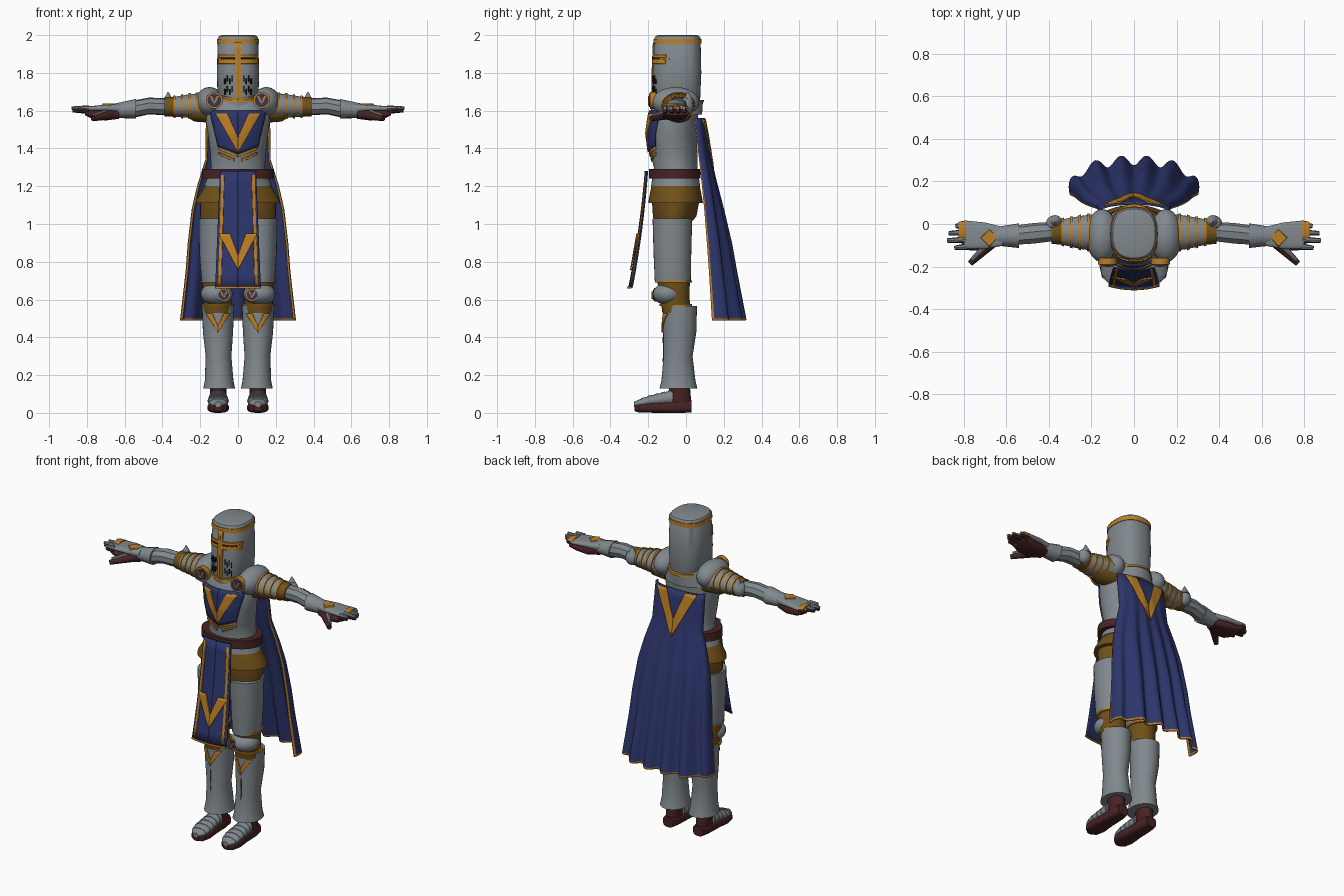
import bpy, bmesh, math
from mathutils import Vector, Matrix

if "Cube" in bpy.data.objects:
    bpy.data.objects.remove(bpy.data.objects["Cube"])


def material(name, *rgb):
    m = bpy.data.materials.new(name)
    m.use_nodes = True
    m.diffuse_color = (*rgb, 1)
    m.node_tree.nodes["Principled BSDF"].inputs["Base Color"].default_value = (*rgb, 1)
    return m


STEEL = material("steel", .22, .25, .27)
BLUE = material("blue cloth", .026, .036, .15)
GOLD = material("gold trim", .5, .21, .018)
BROWN = material("tan leather", .16, .08, .01)
RED = material("dark red leather", .065, .016, .017)
BLACK = material("dark slit", .012, .012, .014)


def finish(name, bm, mats, mirror=False, thick=0, angle=35):
    bmesh.ops.recalc_face_normals(bm, faces=bm.faces)
    mesh = bpy.data.meshes.new(name)
    bm.to_mesh(mesh)
    bm.free()
    for m in mats:
        mesh.materials.append(m)
    mesh.shade_smooth()
    mesh.set_sharp_from_angle(angle=math.radians(angle))
    ob = bpy.data.objects.new(name, mesh)
    bpy.context.scene.collection.objects.link(ob)
    if thick:
        mod = ob.modifiers.new("thickness", 'SOLIDIFY')
        mod.thickness, mod.offset = thick, 0
    if mirror:
        mod = ob.modifiers.new("mirror", 'MIRROR')
        mod.use_mirror_merge = False
    return ob


def loft(name, mat, axis, rows, e=2, n=32, mirror=False):
    """Rows are (position, centre a, centre b, radius a, radius b) along an axis."""
    bm = bmesh.new()
    rings = []
    for t, a, b, ra, rb in rows:
        ring = []
        for i in range(n):
            c, s = math.cos(math.tau * i / n), math.sin(math.tau * i / n)
            u = a + ra * math.copysign(abs(c) ** (2 / e), c)
            v = b + rb * math.copysign(abs(s) ** (2 / e), s)
            ring.append(bm.verts.new({'x': (t, u, v), 'y': (u, t, v), 'z': (u, v, t)}[axis]))
        rings.append(ring)
    for p, q in zip(rings, rings[1:]):
        for i in range(n):
            j = (i + 1) % n
            bm.faces.new((p[i], p[j], q[j], q[i]))
    bm.faces.new(rings[0])
    bm.faces.new(rings[-1])
    return finish(name, bm, [mat], mirror)


def at(rows, t):
    """Interpolate loft rows at position t."""
    rows = sorted(rows)
    for p, q in zip(rows, rows[1:]):
        if t <= q[0]:
            k = max(0, (t - p[0]) / (q[0] - p[0]))
            return [x + (y - x) * k for x, y in zip(p[1:], q[1:])]
    return rows[-1][1:]


def band(name, mat, axis, host, lo, hi, grow=.006, **kw):
    rows = []
    for t in (lo, hi):
        a, b, ra, rb = at(host, t)
        rows.append((t, a, b, ra + grow, rb + grow))
    loft(name, mat, axis, rows, **kw)


def front(rows, e=2, off=.004):
    """Function giving the front y of an upright loft."""
    def surf(x, z):
        a, b, ra, rb = at(rows, z)
        return b - rb * (1 - min(.98, abs((x - a) / ra)) ** e) ** (1 / e) - off
    return surf


def sheet(name, mat, quads, surf, mirror=True, thick=.007, n=10):
    """Thin plates from (x, z) quads laid on a surface."""
    bm = bmesh.new()
    for quad in quads:
        a, b, c, d = map(Vector, quad)
        grid = []
        for i in range(n + 1):
            p, q = a.lerp(d, i / n), b.lerp(c, i / n)
            pts = [p.lerp(q, j / n) for j in range(n + 1)]
            grid.append([bm.verts.new((v.x, surf(v.x, v.y), v.y)) for v in pts])
        for i in range(n):
            for j in range(n):
                bm.faces.new((grid[i][j], grid[i][j + 1], grid[i + 1][j + 1], grid[i + 1][j]))
    return finish(name, bm, [mat], mirror, thick)


def chevron(name, cx, half, top, bottom, stroke, surf):
    notch = bottom + .7 * (top - bottom) * stroke / half
    quads = [[(cx + s * half, top), (cx + s * (half - stroke), top), (cx, notch), (cx, bottom)]
             for s in (-1, 1)]
    sheet(name, GOLD, quads, surf, mirror=cx != 0)


def ellipsoid(name, mat, centre, radii):
    bm = bmesh.new()
    bmesh.ops.create_uvsphere(bm, u_segments=28, v_segments=16, radius=1,
                              matrix=Matrix.Translation(centre) @ Matrix.Diagonal((*radii, 1)))
    finish(name, bm, [mat], True)


def rod(name, mat, start, end, r1, r2, n=12):
    start, end = Vector(start), Vector(end)
    d = end - start
    bm = bmesh.new()
    bmesh.ops.create_cone(bm, cap_ends=True, segments=n, radius1=r1, radius2=r2, depth=d.length,
                          matrix=Matrix.Translation((start + end) / 2)
                          @ d.to_track_quat('Z', 'Y').to_matrix().to_4x4())
    finish(name, bm, [mat], True)


def badge(name, x, y, z, r):
    """Round blue boss with a gold rim and chevron."""
    rod(name + "_rim", GOLD, (x, y + .03, z), (x, y, z), r, r, 24)
    rod(name + "_face", BLUE, (x, y, z), (x, y - .005, z), r * .8, r * .8, 24)
    chevron(name + "_chevron", x, r * .6, z + r * .5, z - r * .6, r * .35, lambda u, v: y - .008)


# Torso and belt
torso = [(1.2, 0, -.055, .18, .13), (1.3, 0, -.055, .142, .115), (1.38, 0, -.065, .148, .125),
         (1.48, 0, -.073, .16, .13), (1.58, 0, -.065, .175, .13), (1.65, 0, -.05, .15, .12),
         (1.7, 0, -.04, .1, .1)]
loft("breastplate", STEEL, 'z', torso, n=48)
loft("belt", RED, 'z', [(1.24, 0, -.06, .193, .137), (1.29, 0, -.06, .19, .135)], n=48)
loft("hip_skirt", BROWN, 'z', [(1.11, 0, -.055, .225, .145), (1.13, 0, -.055, .22, .142),
                               (1.2, 0, -.055, .175, .128)], n=48)
loft("hip_leather", BROWN, 'z', [(1, 0, -.07, .19, .09), (1.04, 0, -.06, .2, .115),
                                 (1.12, 0, -.055, .2, .125)], n=48)
loft("collar", STEEL, 'z', [(1.58, 0, -.045, .15, .13), (1.655, 0, -.045, .115, .135)], n=40)
loft("collar_trim", GOLD, 'z', [(1.645, 0, -.045, .122, .141), (1.657, 0, -.045, .12, .139)], n=40)

# Chest cloth
chest = front(torso)
sheet("chest_cloth", BLUE, [[(0, 1.6), (.15, 1.6), (.105, 1.41), (0, 1.37)]], chest)
chest_top = front(torso, off=.01)
chevron("chest_chevron", 0, .118, 1.585, 1.38, .062, chest_top)
sheet("chest_hem", GOLD, [[(0, 1.37), (.105, 1.41), (.105, 1.395), (0, 1.355)],
                          [(.02, 1.345), (.1, 1.38), (.1, 1.368), (.02, 1.33)]], chest)

# Great helm
helm = [(1.62, 0, -.05, .085, .115), (1.66, 0, -.05, .108, .125), (1.8, 0, -.047, .112, .128),
        (1.985, 0, -.045, .107, .122), (1.995, 0, -.045, .1, .115), (2, 0, -.045, .085, .1)]
loft("helm", STEEL, 'z', helm, e=2.5, n=48)
band("helm_top_band", GOLD, 'z', helm, 1.955, 1.98, .004, e=2.5, n=48)
face = front(helm, 2.5)
sheet("helm_cross", GOLD, [[(0, 1.96), (.016, 1.96), (.016, 1.63), (0, 1.63)],
                           [(.01, 1.896), (.104, 1.896), (.104, 1.88), (.01, 1.88)],
                           [(.01, 1.87), (.104, 1.87), (.104, 1.848), (.01, 1.848)],
                           [(.088, 1.88), (.108, 1.88), (.108, 1.87), (.088, 1.87)],
                           [(0, 1.66), (.085, 1.68), (.085, 1.672), (0, 1.645)]], face)
sheet("eye_slit", BLACK, [[(.016, 1.88), (.089, 1.88), (.089, 1.87), (.016, 1.87)]], face)
breaths = []
for i in range(4):
    for j in range(2):
        x, z = .03 + .012 * i, 1.785 - .055 * j - .014 * (i % 2)
        breaths.append([(x, z), (x + .005, z), (x + .005, z - .03), (x, z - .03)])
sheet("breath_slits", BLACK, breaths, face, n=2)

# Shoulders and upper arms
ellipsoid("pauldron", STEEL, (.15, -.055, 1.645), (.075, .125, .08))
upper = [(.16, -.04, 1.625, .09, .07), (.25, -.04, 1.625, .078, .063), (.36, -.037, 1.62, .055, .05)]
loft("upper_arm", STEEL, 'x', upper, mirror=True)
for x in (.21, .25, .29, .33):
    band("arm_lame_trim", GOLD, 'x', upper, x, x + .012, mirror=True)
loft("armpit_leather", BROWN, 'x', [(.13, -.04, 1.585, .07, .05), (.23, -.04, 1.588, .062, .046),
                                    (.27, -.037, 1.6, .045, .035)], mirror=True)
band("elbow_cuff", BROWN, 'x', upper, .342, .388, .001, mirror=True)
ellipsoid("elbow_cop", STEEL, (.375, .0, 1.625), (.04, .04, .045))
rod("elbow_spike", STEEL, (.37, .01, 1.645), (.37, .01, 1.7), .032, .002)
badge("shoulder_badge", .125, -.19, 1.655, .045)

# Forearms and gauntlets
forearm = [(.375, -.037, 1.62, .046, .046), (.47, -.045, 1.625, .05, .045),
           (.57, -.055, 1.605, .046, .047), (.62, -.058, 1.6, .04, .04)]
loft("forearm", STEEL, 'x', forearm, n=9, mirror=True)
loft("gauntlet_cuff", STEEL, 'x', [(.54, -.055, 1.61, .058, .052), (.66, -.058, 1.6, .042, .036)],
     n=12, mirror=True)
loft("hand_plate", STEEL, 'x', [(.62, -.058, 1.612, .045, .025), (.7, -.055, 1.614, .062, .018),
                                (.8, -.05, 1.61, .067, .012)], e=3, mirror=True)
loft("palm", RED, 'x', [(.63, -.06, 1.582, .04, .025), (.7, -.06, 1.576, .063, .028),
                        (.77, -.058, 1.58, .066, .024), (.81, -.052, 1.59, .066, .015)],
     e=3, mirror=True)
rod("hand_emblem", GOLD, (.68, -.065, 1.625), (.68, -.065, 1.637), .045, .038, 4)
loft("knuckle_guard", GOLD, 'x', [(.79, -.03, 1.615, .044, .013), (.825, -.03, 1.617, .04, .011)],
     mirror=True)
for i, tip in enumerate((.84, .872, .88, .845)):
    y = -.005 - .034 * i
    rod("finger_plate", STEEL, (.79, y, 1.612), (tip, y - .005, 1.614), .014, .009, 8)
    rod("finger_leather", RED, (.79, y, 1.597), (tip - .004, y - .005, 1.602), .015, .011, 8)
rod("thumb", RED, (.67, -.09, 1.58), (.77, -.185, 1.558), .026, .014)
rod("thumb_plate", STEEL, (.7, -.105, 1.594), (.765, -.17, 1.577), .014, .009, 8)

# Legs
thigh = [(.69, .113, -.07, .08, .095), (.85, .115, -.072, .09, .1), (1.03, .113, -.072, .095, .105)]
loft("thigh_plate", STEEL, 'z', thigh, mirror=True)
knee = [(.53, .108, -.05, .075, .075), (.62, .11, -.06, .075, .078), (.73, .113, -.068, .078, .09)]
loft("knee_leather", BROWN, 'z', knee, mirror=True)
for z in (.565, .69):
    band("knee_band", GOLD, 'z', knee, z, z + .012, .01, mirror=True)
ellipsoid("knee_cop", STEEL, (.113, -.095, .63), (.085, .08, .06))
badge("knee_badge", .075, -.17, .625, .035)
greave = [(.13, .1, -.04, .084, .1), (.17, .1, -.04, .076, .09), (.3, .103, -.042, .068, .077),
          (.43, .106, -.033, .08, .088), (.565, .106, -.032, .085, .09)]
loft("greave", STEEL, 'z', greave, mirror=True)
chevron("greave_chevron", .106, .062, .525, .425, .032, front(greave))
sheet("greave_seam", BLACK, [[(.105, .4), (.107, .4), (.107, .27), (.105, .27)]],
      front(greave, off=.001), thick=.004)

# Feet
loft("boot_sole", RED, 'y', [(.03, .105, .035, .035, .033), (-.02, .105, .034, .045, .034),
                             (-.12, .105, .03, .048, .03), (-.2, .105, .028, .057, .027),
                             (-.25, .105, .026, .046, .024), (-.272, .105, .025, .02, .016)],
     e=3, mirror=True)
loft("boot_ankle", RED, 'z', [(.03, .105, -.03, .04, .06), (.15, .105, -.035, .045, .055)], mirror=True)
sabaton = [(-.07, .105, .08, .046, .04), (-.13, .105, .072, .05, .034), (-.2, .105, .062, .054, .026),
           (-.25, .105, .05, .043, .02), (-.275, .105, .045, .018, .014)]
loft("sabaton", STEEL, 'y', sabaton, n=24, mirror=True)
for i in range(5):
    y = -.075 - .036 * i
    band("sabaton_lame", STEEL, 'y', sabaton, y - .02, y, .003, n=24, mirror=True)


# Hanging front cloth
def drape(off):
    return lambda x, z: -.215 - (1.28 - z) * .08 - .1 * (1.28 - z) ** 2 + 1.2 * x * x - off


sheet("front_cloth", BLUE, [[(0, 1.28), (.095, 1.28), (.12, .665), (0, .665)]], drape(0))
sheet("front_cloth_trim", GOLD, [[(.072, 1.26), (.088, 1.26), (.105, .68), (.089, .68)],
                                 [(0, .668), (.12, .668), (.12, .658), (0, .658)]], drape(.005))
chevron("front_cloth_chevron", 0, .102, .95, .755, .06, drape(.009))

# Cape: rows are (z, half width, back y, side sweep, fold depth)
cape = [(.49, .302, .295, .18, .024), (.75, .272, .25, .145, .018), (.89, .262, .228, .13, .015),
        (1.08, .24, .188, .1, .01), (1.2, .212, .16, .08, .006), (1.34, .168, .128, .06, .003),
        (1.56, .165, .095, .05, 0)]
CURL = 1.75


def cape_point(u, z):
    """The side edges curl forward past the widest point."""
    half, back, sweep, fold = at(cape, z)
    s = math.sin(CURL * u)
    return half * s, back - sweep * u * u - fold * math.cos(5 * math.pi * s), z


def cape_outside(x, z):
    return cape_point(math.asin(x / at(cape, z)[0]) / CURL, z)[1] + .009


bm = bmesh.new()
us = [-1] + [-.965 + 1.93 * i / 80 for i in range(81)] + [1]
zs = [.49, .5] + [.5 + 1.06 * i / 24 for i in range(1, 25)]
grid = [[bm.verts.new(cape_point(u, z)) for u in us] for z in zs]
for i in range(len(zs) - 1):
    for j in range(len(us) - 1):
        f = bm.faces.new((grid[i][j], grid[i][j + 1], grid[i + 1][j + 1], grid[i + 1][j]))
        f.material_index = int(i == 0 or j in (0, len(us) - 2))
finish("cape", bm, [BLUE, GOLD], thick=.01, angle=60)
chevron("cape_chevron", 0, .14, 1.555, 1.28, .075, cape_outside)
